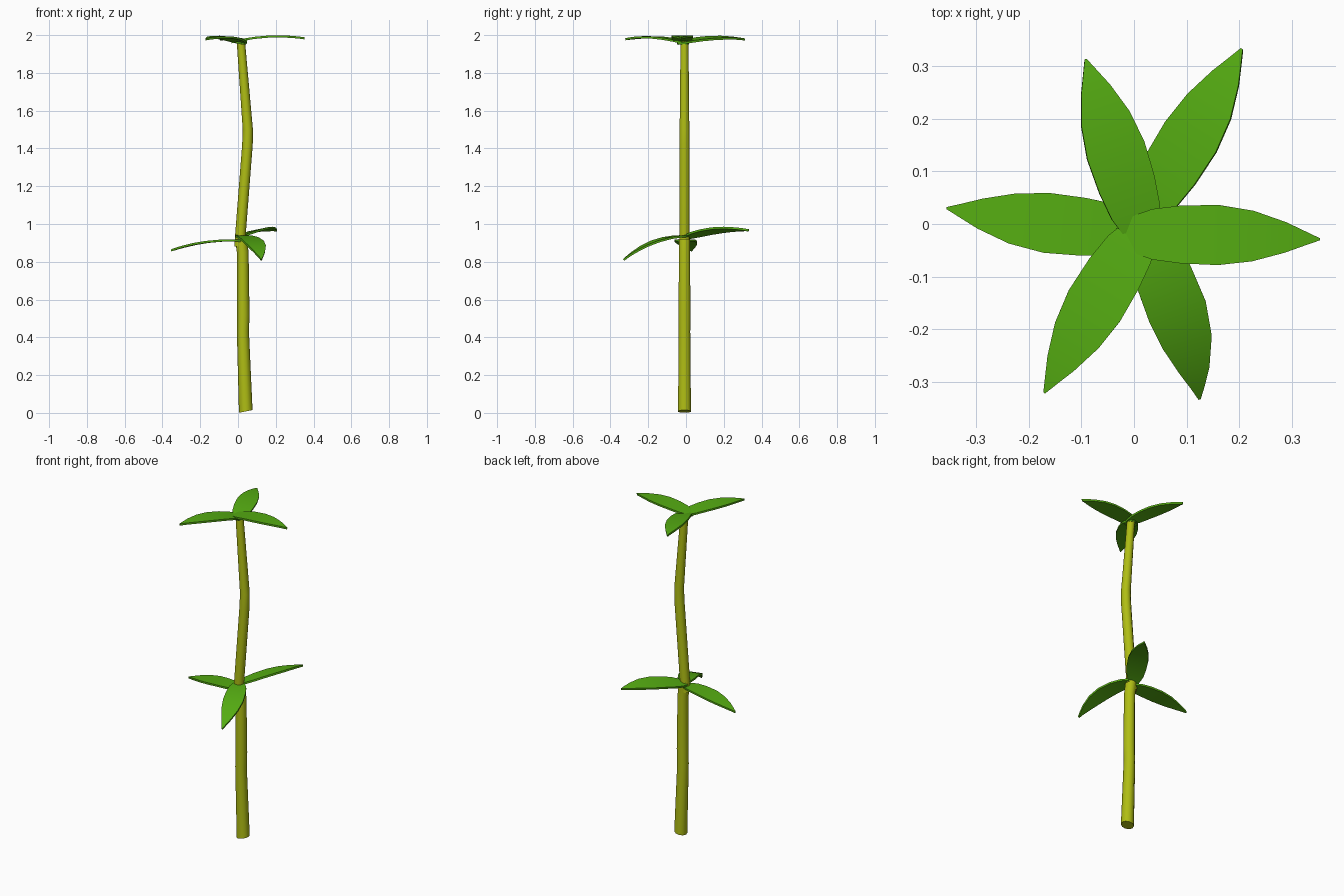
import bpy, bmesh, math
from mathutils import Vector

if "Cube" in bpy.data.objects:
    bpy.data.objects.remove(bpy.data.objects["Cube"])


def material(name, rgb):
    m = bpy.data.materials.new(name)
    m.diffuse_color = (*rgb, 1)
    m.use_nodes = True
    m.node_tree.nodes["Principled BSDF"].inputs["Base Color"].default_value = m.diffuse_color
    return m


STEM = material("olive stem", (0.43, 0.51, 0.007))
LEAF = material("leaf green", (0.09, 0.41, 0.006))


def finish(bm, name, mat, angle):
    bmesh.ops.recalc_face_normals(bm, faces=bm.faces)
    me = bpy.data.meshes.new(name)
    bm.to_mesh(me)
    bm.free()
    ob = bpy.data.objects.new(name, me)
    bpy.context.collection.objects.link(ob)
    me.materials.append(mat)
    bpy.ops.object.select_all(action='DESELECT')
    ob.select_set(True)
    bpy.context.view_layer.objects.active = ob
    bpy.ops.object.shade_smooth_by_angle(angle=math.radians(angle))
    return ob


def loft(bm, rings):
    vs = [[bm.verts.new(p) for p in r] for r in rings]
    n = len(vs[0])
    for a, b in zip(vs, vs[1:]):
        for i in range(n):
            j = (i + 1) % n
            bm.faces.new((a[i], a[j], b[j], b[i]))
    bm.faces.new(vs[0][::-1])
    bm.faces.new(vs[-1])


def stem(name, path, sides=10):
    """path rows: x, z, radius, slope of the ring in x"""
    bm = bmesh.new()
    rings = []
    for x, z, r, s in path:
        rings.append([(x + r * math.cos(t), -0.008 + r * math.sin(t),
                       z + s * r * math.cos(t))
                      for t in (2 * math.pi * i / sides for i in range(sides))])
    loft(bm, rings)
    finish(bm, name, STEM, 40)


# leaf half-width along its length
PROFILE = [(0, .008), (.04, .025), (.1, .037), (.18, .048), (.32, .055), (.5, .057),
           (.67, .048), (.83, .029), (.93, .013), (1, .002)]


def leaf(name, base, mid, tip, roll=0.0, thick=0.011):
    """curved leaf blade through three points; roll lifts its right edge"""
    base, mid, tip = Vector(base), Vector(mid), Vector(tip)
    ctrl = 2 * mid - (base + tip) / 2
    bm = bmesh.new()
    rings = []
    for t, w in PROFILE:
        p = base * (1 - t) ** 2 + ctrl * 2 * t * (1 - t) + tip * t * t
        d = ((ctrl - base) * (1 - t) + (tip - ctrl) * t).normalized()
        side = d.cross(Vector((0, 0, 1))).normalized()
        side = (side + Vector((0, 0, roll))).normalized()
        up = side.cross(d).normalized() * thick / 2
        rings.append([p - side * w - up, p + side * w - up,
                      p + side * w + up, p - side * w + up])
    loft(bm, rings)
    finish(bm, name, LEAF, 30)


# two stem lengths, each with a slight knee
stem("lower_stem", [(.041, .008, .036, .2), (.026, .43, .032, 0), (.028, .52, .033, 0),
                    (.025, .85, .031, 0), (.016, .92, .032, 0)])
stem("upper_stem", [(.008, .88, .028, 0), (.05, 1.42, .028, 0), (.052, 1.5, .027, 0),
                    (.015, 1.968, .022, 0)])

# top whorl
leaf("top_leaf_right", (-.035, -.02, 1.962), (.16, -.021, 1.992), (.352, -.029, 1.983))
leaf("top_leaf_back", (.025, -.045, 1.955), (-.035, .14, 1.985), (-.092, .312, 1.977), -.1)
leaf("top_leaf_front", (.03, .012, 1.955), (-.075, -.155, 1.987), (-.17, -.32, 1.978))

# middle whorl
leaf("middle_leaf_left", (.03, -.015, .91), (-.165, .002, .905), (-.354, .03, .86))
leaf("middle_leaf_front", (.0, .015, .935), (.082, -.165, .907), (.124, -.33, .81))
leaf("middle_leaf_back", (-.005, -.01, .925), (.108, .165, .967), (.205, .332, .967), .18)
